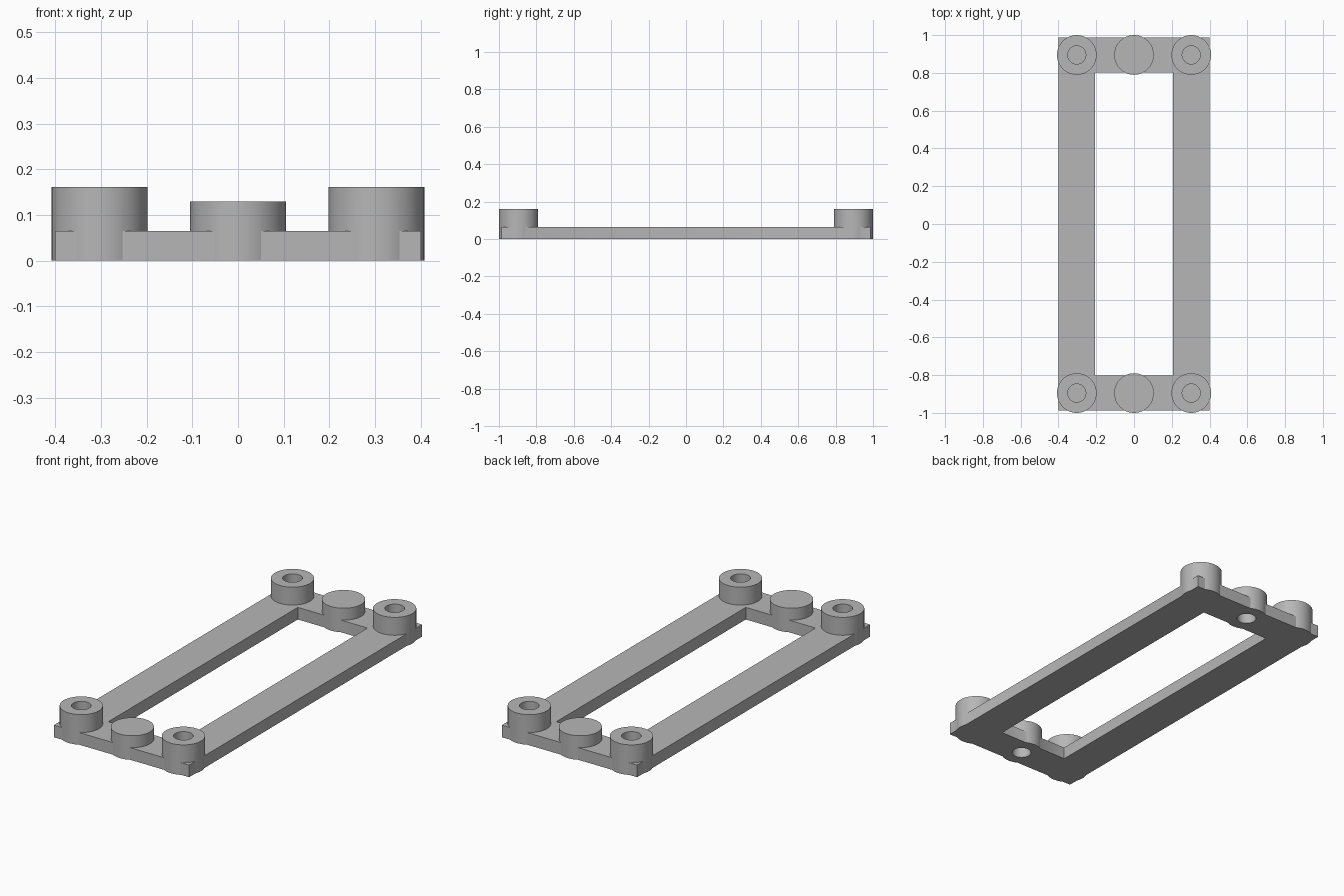
import bpy
import math

if "Cube" in bpy.data.objects:
    bpy.data.objects.remove(bpy.data.objects["Cube"], do_unlink=True)

# Main sizes
BASE_H, MIDDLE_H, CORNER_H = 0.065, 0.129, 0.161
POST_R, HOLE_R, HOLE_DEPTH = 0.105, 0.048, 0.097
POST_X, POST_Y = 0.303, 0.895

gray = bpy.data.materials.new("plain gray")
gray.use_nodes = True
color = (0.47, 0.47, 0.47, 1)
gray.diffuse_color = color
gray.node_tree.nodes["Principled BSDF"].inputs["Base Color"].default_value = color


def box(name, width, length, z0, z1):
    bpy.ops.mesh.primitive_cube_add(size=1, location=(0, 0, (z0 + z1) / 2))
    ob = bpy.context.object
    ob.name = name
    ob.scale = (width, length, z1 - z0)
    bpy.ops.object.transform_apply(location=True, rotation=False, scale=True)
    return ob


def cylinder(name, radius, x, y, z0, z1):
    bpy.ops.mesh.primitive_cylinder_add(vertices=64, radius=radius, depth=z1 - z0,
                                        location=(x, y, (z0 + z1) / 2))
    bpy.context.object.name = name
    return bpy.context.object


def combine(target, tool, operation):
    mod = target.modifiers.new(operation.lower(), "BOOLEAN")
    mod.operation, mod.solver, mod.object = operation, "EXACT", tool
    bpy.ops.object.select_all(action="DESELECT")
    target.select_set(True)
    bpy.context.view_layer.objects.active = target
    bpy.ops.object.modifier_apply(modifier=mod.name)
    bpy.data.objects.remove(tool, do_unlink=True)


# Rectangular frame with a long open window
frame = box("mounting_frame", 0.802, 1.974, 0, BASE_H)
combine(frame, box("window_cutter", 0.414, 1.604, -0.1, 0.2), "DIFFERENCE")

# Three round posts across each end
for y in (-POST_Y, POST_Y):
    for x in (-POST_X, 0, POST_X):
        height = CORNER_H if x else MIDDLE_H
        combine(frame, cylinder("post", POST_R, x, y, 0, height), "UNION")

# Blind holes: from above in the corner posts, from below in the middle ones
for y in (-POST_Y, POST_Y):
    for x in (-POST_X, 0, POST_X):
        z0, z1 = (CORNER_H - HOLE_DEPTH, CORNER_H + 0.1) if x else (-0.1, HOLE_DEPTH)
        combine(frame, cylinder("hole_cutter", HOLE_R, x, y, z0, z1), "DIFFERENCE")

# Finish
frame.data.materials.clear()
frame.data.materials.append(gray)
for face in frame.data.polygons:
    face.material_index = 0
bpy.ops.object.select_all(action="DESELECT")
frame.select_set(True)
bpy.context.view_layer.objects.active = frame
bpy.ops.object.shade_smooth_by_angle(angle=math.radians(30))
